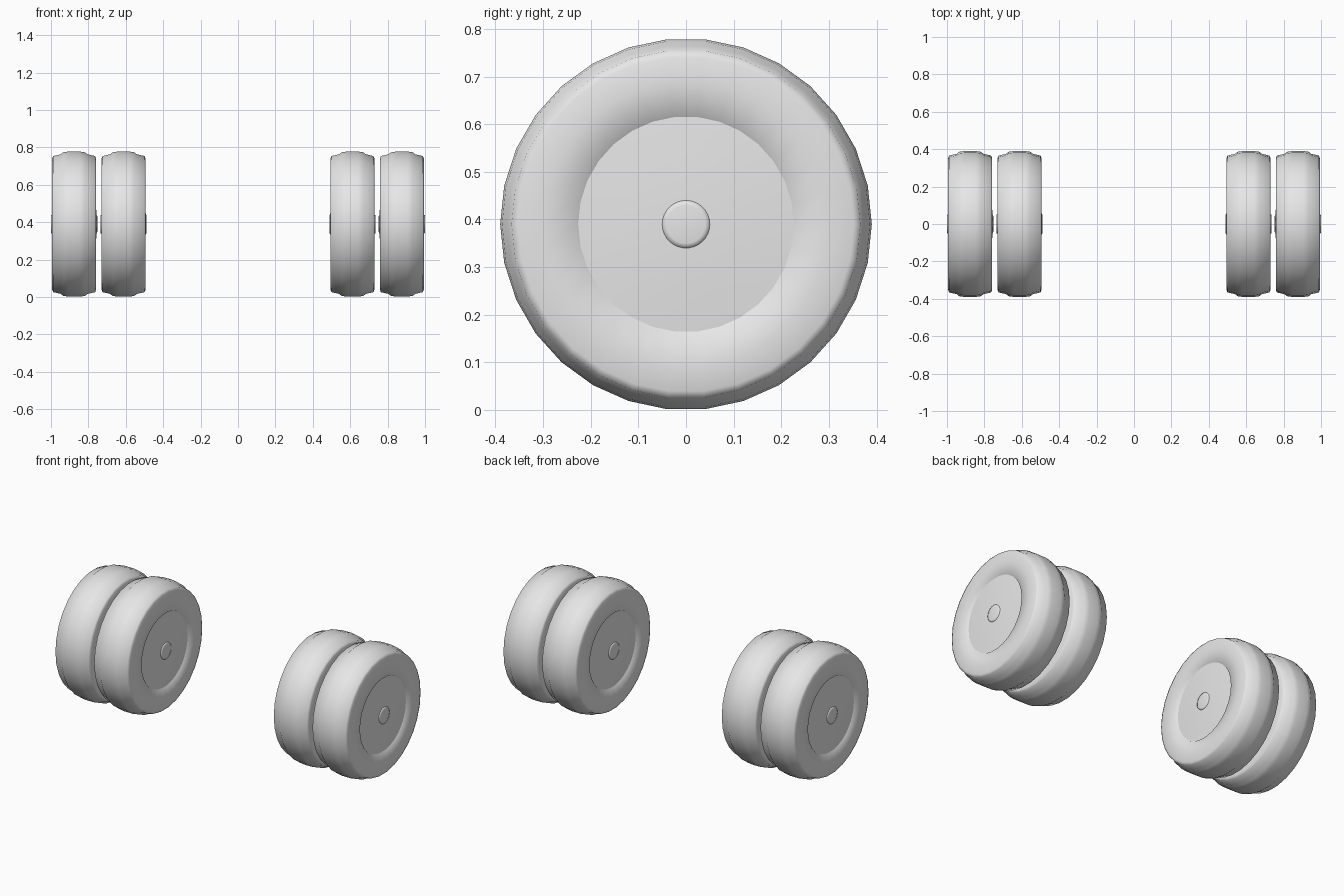
import bpy, bmesh, math
from mathutils import Matrix

cube = bpy.data.objects.get("Cube")
if cube:
    bpy.data.objects.remove(cube, do_unlink=True)

RADIUS = 0.39
SIDES = 30

grey = bpy.data.materials.new("light_grey")
grey.use_nodes = True
colour = (0.8, 0.8, 0.8, 1)
grey.diffuse_color = colour
grey.node_tree.nodes["Principled BSDF"].inputs["Base Color"].default_value = colour


def lathe(name, profile, sides, x):
    """Spin an (offset, radius) profile about the x axis and close its ends."""
    bm = bmesh.new()
    rings = []
    for offset, r in profile:
        ring = []
        for i in range(sides):
            a = 2 * math.pi * i / sides
            ring.append(bm.verts.new((offset, r * math.cos(a), r * math.sin(a))))
        rings.append(ring)
    for low, high in zip(rings, rings[1:]):
        for i in range(sides):
            j = (i + 1) % sides
            bm.faces.new((low[i], low[j], high[j], high[i]))
    bm.faces.new(rings[0])
    bm.faces.new(rings[-1])
    bmesh.ops.recalc_face_normals(bm, faces=bm.faces)
    mesh = bpy.data.meshes.new(name)
    bm.to_mesh(mesh)
    bm.free()
    mesh.materials.append(grey)
    obj = bpy.data.objects.new(name, mesh)
    obj.location = (x, 0, RADIUS)
    bpy.context.collection.objects.link(obj)
    bpy.ops.object.select_all(action='DESELECT')
    obj.select_set(True)
    bpy.context.view_layer.objects.active = obj
    bpy.ops.object.shade_smooth_by_angle(angle=math.radians(80))
    return obj


def mirrored(half):
    """Complete a half profile that runs from the face to the middle."""
    return half + [(-o, r) for o, r in reversed(half)]


# Half profiles: tyre with shallow rim recess and raised tread, hub, centre cap
tyre = mirrored([(0.108, 0.225), (0.117, 0.231), (0.118, 0.30), (0.118, 0.352),
                 (0.112, 0.366), (0.072, 0.375), (0.058, 0.386), (0.03, 0.39)])
hub = mirrored([(0.119, 0.05), (0.116, 0.14), (0.11, 0.227)])
cap = mirrored([(0.124, 0.04), (0.122, 0.05)])

# Twin wheels on each side
for side, sign in (("left", 1), ("right", -1)):
    for place, x in (("outer", 0.876), ("inner", 0.612)):
        prefix = f"{side}_{place}_"
        lathe(prefix + "tyre", tyre, SIDES, sign * x)
        lathe(prefix + "hub", hub, SIDES, sign * x)
        lathe(prefix + "centre_cap", cap, SIDES, sign * x)
